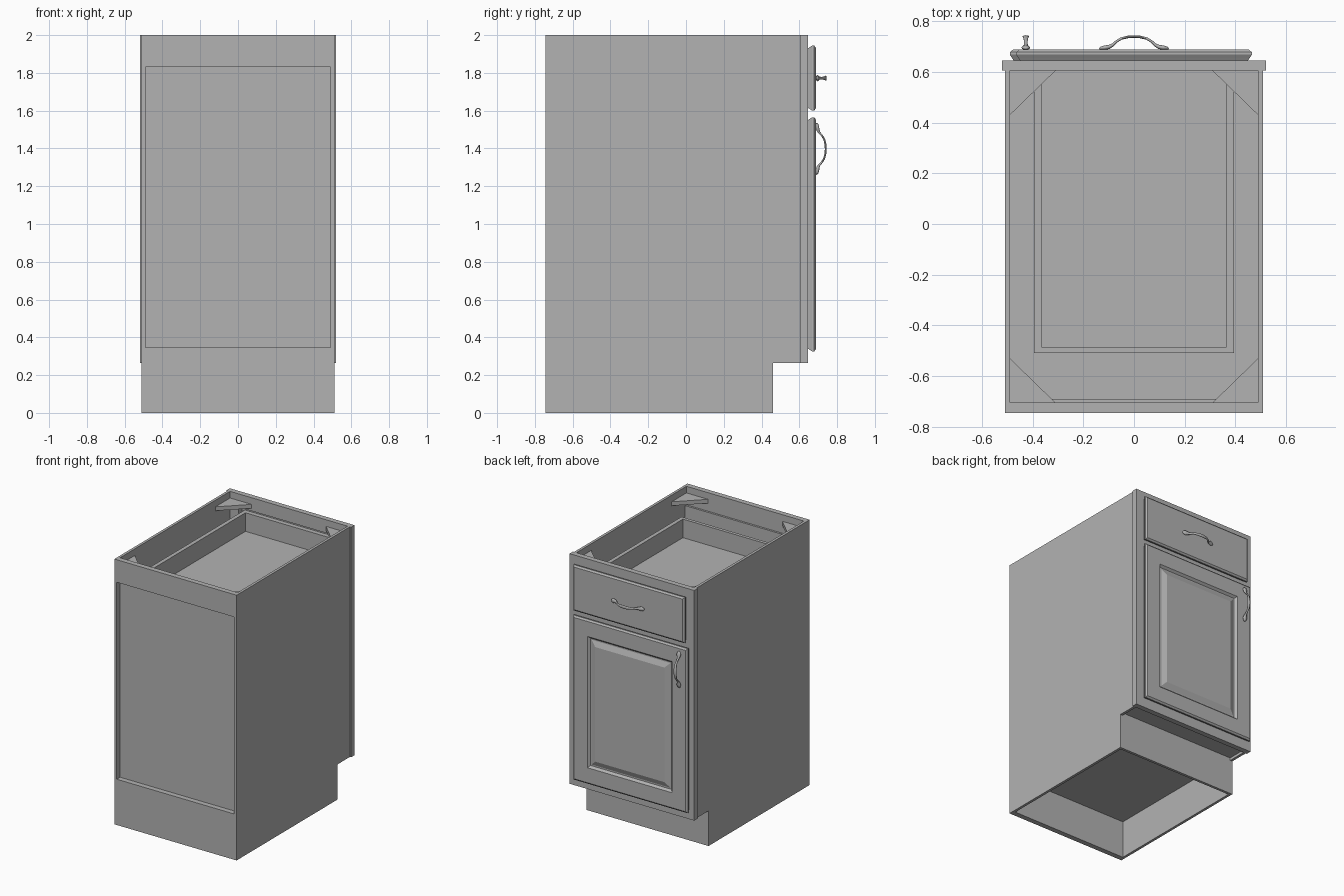
import bpy, bmesh, math
from mathutils import Vector

cube = bpy.data.objects.get("Cube")
if cube:
    bpy.data.objects.remove(cube, do_unlink=True)

grey = bpy.data.materials.new("plain grey")
grey.use_nodes = True
grey.diffuse_color = (0.45, 0.45, 0.45, 1)
grey.node_tree.nodes["Principled BSDF"].inputs["Base Color"].default_value = (0.45, 0.45, 0.45, 1)


def finish(name, bm, smooth=False):
    bmesh.ops.recalc_face_normals(bm, faces=bm.faces)
    mesh = bpy.data.meshes.new(name)
    bm.to_mesh(mesh)
    bm.free()
    mesh.materials.append(grey)
    obj = bpy.data.objects.new(name, mesh)
    bpy.context.scene.collection.objects.link(obj)
    if smooth:
        mesh.shade_smooth()
    return obj


def loft(name, rings, smooth=False):
    """Skin a stack of equal-length point rings and cap both ends."""
    bm = bmesh.new()
    rows = [[bm.verts.new(p) for p in ring] for ring in rings]
    n = len(rows[0])
    for a, b in zip(rows, rows[1:]):
        for i in range(n):
            j = (i + 1) % n
            bm.faces.new((a[i], a[j], b[j], b[i]))
    bm.faces.new(rows[0])
    bm.faces.new(rows[-1])
    return finish(name, bm, smooth)


def box(name, x0, x1, y0, y1, z0, z1):
    return loft(name, [[(x0, y0, z), (x1, y0, z), (x1, y1, z), (x0, y1, z)]
                       for z in (z0, z1)])


def moulded_slab(name, x0, x1, z0, z1, profile):
    """Rectangular front built from (inset, y) steps."""
    return loft(name, [[(x0 + d, y, z0 + d), (x1 - d, y, z0 + d),
                        (x1 - d, y, z1 - d), (x0 + d, y, z1 - d)] for d, y in profile])


W, T = 0.51, 0.02           # half width and board thickness
IN = W - T
BACK, TOE, FRAME, FACE = -0.745, 0.46, 0.605, 0.645
KICK, TOP = 0.265, 2.0

# Side panels with toe notch
outline = [(BACK, 0), (TOE, 0), (TOE, KICK), (FRAME, KICK), (FRAME, TOP), (BACK, TOP)]
for side, s in (("left", 1), ("right", -1)):
    loft(side + "_side_panel", [[(s * x, y, z) for y, z in outline] for x in (IN, W)])

# Carcass boards
box("toe_board", -IN, IN, TOE - T, TOE, 0, 0.29)
box("cabinet_floor", -IN, IN, -0.705, FRAME, 0.285, 0.325)
box("back_bottom_rail", -IN, IN, BACK, -0.705, 0, 0.345)
box("back_top_rail", -IN, IN, BACK, -0.705, 1.83, TOP)
box("back_panel", -IN, IN, -0.705, -0.69, 0.325, 1.86)

# Face frame
for side, s in (("left", 1), ("right", -1)):
    box(side + "_frame_stile", min(s * 0.42, s * 0.52), max(s * 0.42, s * 0.52),
        FRAME, FACE, KICK, TOP)
for name, z0, z1 in (("bottom", KICK, 0.36), ("middle", 1.54, 1.64), ("top", 1.9, TOP)):
    box(name + "_frame_rail", -0.42, 0.42, FRAME, FACE, z0, z1)

# Triangular corner braces
for end, y, dy in (("front", FRAME, -0.175), ("back", -0.705, 0.175)):
    for side, s in (("left", 1), ("right", -1)):
        loft(f"{end}_{side}_brace",
             [[(s * IN, y, z), (s * (IN - 0.18), y, z), (s * IN, y + dy, z)]
              for z in (1.92, 1.95)])

# Drawer box
DX, DY, D0, D1 = 0.395, -0.51, 1.69, 1.87
box("drawer_left_wall", DX - 0.03, DX, DY, FACE, D0, D1)
box("drawer_right_wall", -DX, 0.03 - DX, DY, FACE, D0, D1)
box("drawer_back_wall", 0.03 - DX, DX - 0.03, DY, DY + 0.025, D0, D1)
box("drawer_front_wall", 0.03 - DX, DX - 0.03, FRAME + 0.005, FACE, D0, D1)
box("drawer_bottom", 0.03 - DX, DX - 0.03, DY + 0.025, FRAME + 0.005, D0 + 0.01, 1.73)

# Drawer front and raised-panel door
edge = [(0.015, FACE), (0.008, 0.656), (0, 0.668), (0, 0.678), (0.012, 0.688)]
moulded_slab("drawer_front", -0.465, 0.465, 1.6, 1.945, edge)
moulded_slab("door", -0.49, 0.465, 0.325, 1.565,
             edge + [(0.125, 0.688), (0.14, 0.672), (0.15, 0.672), (0.188, 0.688)])


# Arched pulls: stations are (along, outward, half width, half thickness)
def pull(name, centre, along, across):
    half = [(0.137, 0.003, 0.004, 0.002), (0.13, 0.006, 0.012, 0.006),
            (0.115, 0.008, 0.017, 0.009), (0.098, 0.011, 0.013, 0.008),
            (0.085, 0.018, 0.008, 0.006), (0.07, 0.032, 0.007, 0.005),
            (0.05, 0.044, 0.009, 0.005), (0.025, 0.05, 0.012, 0.005)]
    path = [(-u, h, w, t) for u, h, w, t in half] + [(0, 0.052, 0.013, 0.005)] + half[::-1]
    out = Vector((0, 1, 0))
    rings = []
    for i, (u, h, w, t) in enumerate(path):
        a, b = path[max(i - 1, 0)], path[min(i + 1, len(path) - 1)]
        tangent = (along * (b[0] - a[0]) + out * (b[1] - a[1])).normalized()
        normal = tangent.cross(across)
        rings.append([centre + along * u + out * h
                      + across * w * math.cos(k * math.pi / 6)
                      + normal * t * math.sin(k * math.pi / 6) for k in range(12)])
    loft(name, rings, smooth=True)


X, Z = Vector((1, 0, 0)), Vector((0, 0, 1))
pull("drawer_pull", Vector((0, 0.688, 1.772)), X, Z)
pull("door_pull", Vector((-0.427, 0.688, 1.398)), Z, X)
